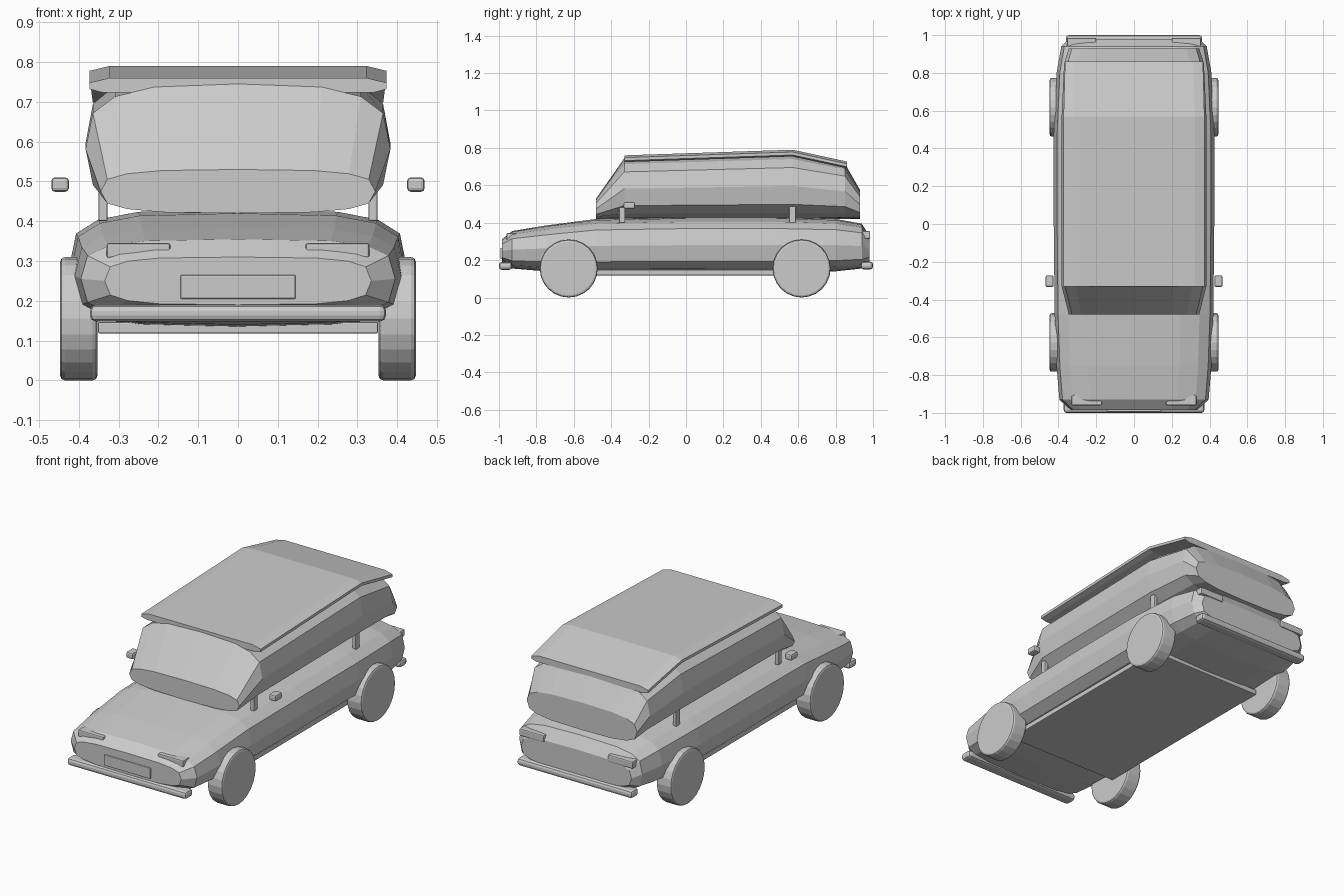
import bpy, bmesh, math
from mathutils import Matrix

if "Cube" in bpy.data.objects:
    bpy.data.objects.remove(bpy.data.objects["Cube"])

paint = bpy.data.materials.new("grey")
paint.diffuse_color = (0.6, 0.6, 0.6, 1)
paint.use_nodes = True
paint.node_tree.nodes["Principled BSDF"].inputs["Base Color"].default_value = paint.diffuse_color


def finish(bm, name):
    bmesh.ops.recalc_face_normals(bm, faces=bm.faces)
    me = bpy.data.meshes.new(name)
    bm.to_mesh(me)
    bm.free()
    me.materials.append(paint)
    ob = bpy.data.objects.new(name, me)
    bpy.context.collection.objects.link(ob)
    return ob


def loft(name, stations, section):
    """Skin a run of sections; section(station) gives a list of (x, y, z)."""
    bm = bmesh.new()
    rings = [[bm.verts.new(p) for p in section(s)] for s in stations]
    n = len(rings[0])
    for a, b in zip(rings, rings[1:]):
        for i in range(n):
            j = (i + 1) % n
            bm.faces.new((a[i], a[j], b[j], b[i]))
    bm.faces.new(rings[0])
    bm.faces.new(rings[-1])
    return finish(bm, name)


def rounded(power, n=16):
    """Superellipse section for a station (y, half width, bottom, top)."""
    def section(s):
        y, w, lo, hi = s
        pts = []
        for i in range(n):
            a = 2 * math.pi * i / n
            c, d = math.cos(a), math.sin(a)
            pts.append((w * math.copysign(abs(c) ** power, c), y,
                        (lo + hi) / 2 + (hi - lo) / 2 * math.copysign(abs(d) ** power, d)))
        return pts
    return section


def box(name, x, y, z, bevel=0.0):
    """Bevelled box given by its (min, max) range on each axis."""
    bm = bmesh.new()
    bmesh.ops.create_cube(bm, size=1)
    for v in bm.verts:
        v.co = [(r[0] + r[1]) / 2 + c * (r[1] - r[0]) for c, r in zip(v.co, (x, y, z))]
    if bevel:
        bmesh.ops.bevel(bm, geom=bm.edges[:], offset=bevel, segments=2,
                        profile=0.5, affect='EDGES')
    return finish(bm, name)


def pair(name, x, y, z, bevel=0.0):
    box(name + "_right", x, y, z, bevel)
    box(name + "_left", (-x[1], -x[0]), y, z, bevel)


# lower body
loft("body", [(-0.985, 0.335, 0.19, 0.31), (-0.93, 0.395, 0.155, 0.355),
              (-0.75, 0.41, 0.14, 0.385), (-0.48, 0.42, 0.132, 0.42),
              (0.0, 0.425, 0.13, 0.43), (0.48, 0.425, 0.132, 0.43),
              (0.80, 0.41, 0.14, 0.42), (0.94, 0.385, 0.155, 0.395),
              (0.98, 0.345, 0.185, 0.33)], rounded(0.55))

# cabin
loft("cabin", [(-0.48, 0.345, 0.42, 0.53), (-0.33, 0.383, 0.418, 0.745),
               (0.57, 0.383, 0.418, 0.775), (0.85, 0.37, 0.42, 0.715),
               (0.93, 0.345, 0.42, 0.575)], rounded(0.62))


# roof panel, a thin slab folded at the rear
def slab(s):
    y, w, top = s
    half = [(w - 0.05, top), (w, top - 0.012), (w, top - 0.028), (w - 0.03, top - 0.036)]
    return [(x, y, z) for x, z in half] + [(-x, y, z) for x, z in reversed(half)]


loft("roof", [(-0.33, 0.373, 0.76), (0.57, 0.373, 0.79), (0.86, 0.365, 0.727)], slab)

# underside
box("floor_pan", (-0.352, 0.352), (-0.6, 0.6), (0.118, 0.147), 0.004)

# wheels
for side, x in (("right", 0.4), ("left", -0.4)):
    for end, y in (("front", -0.627), ("rear", 0.618)):
        bm = bmesh.new()
        bmesh.ops.create_cone(bm, cap_ends=True, segments=24, radius1=0.155,
                              radius2=0.155, depth=0.094)
        rims = [e for e in bm.edges if any(len(f.verts) > 4 for f in e.link_faces)]
        bmesh.ops.bevel(bm, geom=rims, offset=0.012, segments=2, profile=0.5, affect='EDGES')
        bmesh.ops.transform(bm, verts=bm.verts, matrix=Matrix.Translation((x, y, 0.155))
                            @ Matrix.Rotation(math.pi / 2, 4, 'Y'))
        finish(bm, f"wheel_{end}_{side}")

# bumpers and number plate
box("front_bumper", (-0.372, 0.372), (-1.0, -0.93), (0.148, 0.19), 0.015)
box("rear_bumper", (-0.36, 0.36), (0.935, 1.0), (0.15, 0.192), 0.015)
box("front_plate", (-0.145, 0.145), (-0.993, -0.97), (0.205, 0.265), 0.004)

# lamps, posts and mirrors
pair("headlight", (0.17, 0.33), (-0.96, -0.905), (0.307, 0.345), 0.006)
pair("tail_light", (0.2, 0.355), (0.935, 0.985), (0.315, 0.355), 0.006)
pair("front_post", (0.328, 0.35), (-0.358, -0.325), (0.4, 0.5), 0.004)
pair("rear_post", (0.328, 0.35), (0.552, 0.587), (0.4, 0.5), 0.004)
pair("mirror", (0.425, 0.469), (-0.333, -0.272), (0.474, 0.51), 0.009)
